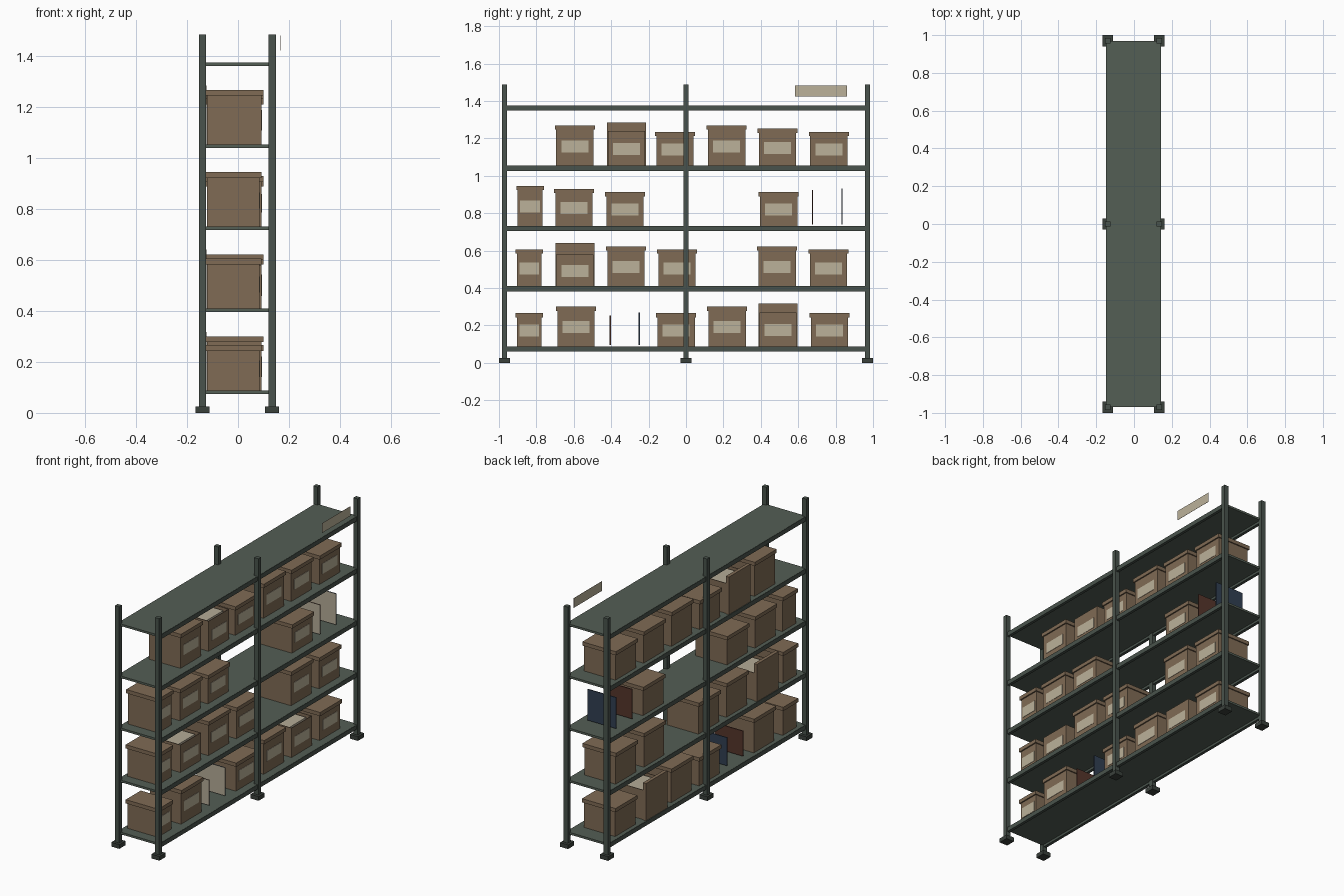
import bpy, bmesh

if "Cube" in bpy.data.objects:
    bpy.data.objects.remove(bpy.data.objects["Cube"])

def mat(name, rgb):
    m = bpy.data.materials.new(name)
    m.diffuse_color = (*rgb, 1)
    m.use_nodes = True
    m.node_tree.nodes["Principled BSDF"].inputs["Base Color"].default_value = m.diffuse_color
    return m

FRAME = mat("frame green", (0.066, 0.086, 0.072))
DECK = mat("shelf green", (0.088, 0.112, 0.090))
FOOT = mat("foot dark", (0.042, 0.052, 0.044))
CARD = mat("cardboard", (0.215, 0.147, 0.090))
LABEL = mat("label cream", (0.50, 0.44, 0.32))
PAPER = mat("paper cream", (0.46, 0.41, 0.31))
BLUE = mat("binder blue", (0.030, 0.050, 0.085))
RED = mat("binder brown red", (0.090, 0.035, 0.024))

def box(name, lo, hi, *mats, drop=None):
    """Axis-aligned box from corner to corner; drop='top' leaves it open."""
    bm = bmesh.new()
    bmesh.ops.create_cube(bm, size=1)
    for v in bm.verts:
        v.co = [(a + b) / 2 + c * (b - a) for a, b, c in zip(lo, hi, v.co)]
    bm.normal_update()
    if drop == 'top':
        bmesh.ops.delete(bm, geom=[f for f in bm.faces if f.normal.z > .5], context='FACES')
    if len(mats) > 1:  # second colour on the face towards -y
        for f in bm.faces:
            f.material_index = 1 if f.normal.y < -.5 else 0
    me = bpy.data.meshes.new(name)
    bm.to_mesh(me)
    bm.free()
    for m in mats:
        me.materials.append(m)
    ob = bpy.data.objects.new(name, me)
    bpy.context.collection.objects.link(ob)
    return ob

CX = -0.0025
LEVELS = [0.088, 0.410, 0.732, 1.054, 1.376]

# Uprights and feet
for y in (-0.97, 0, 0.97):
    for s in (-1, 1):
        x = CX + s * 0.137
        box("upright", (x - .0145, y - .0135, .02), (x + .0145, y + .0135, 1.487), FRAME)
        box("foot", (x - .0275, y - .03, 0), (x + .0275, y + .03, .026), FOOT)

# Shelf decks with edge beams along both long sides
for z in LEVELS:
    box("shelf_deck", (CX - .144, -.968, z - .013), (CX + .144, .968, z), DECK)
    for s in (-1, 1):
        x = CX + s * .136
        box("shelf_beam", (x - .009, -.968, z - .028), (x + .009, .968, z - .001), FRAME)

# Header sign at the top, near the far end
box("header_sign", (.1655, .583, 1.423), (.1665, .86, 1.483), LABEL)

BACK, FRONT = -0.122, 0.092

def archive_box(z, y, top, small=False, open_rim=None):
    hw = .0665 if small else .1
    front = .084 if small else FRONT
    rim = open_rim or top - .003
    body = box("archive_box", (BACK, y - hw, z), (front, y + hw, rim), CARD,
               drop='top' if open_rim else None)
    if open_rim:
        # Open box: thin walls, papers inside, lid leaning behind
        mod = body.modifiers.new("walls", 'SOLIDIFY')
        mod.thickness = .005
        box("papers", (BACK + .02, y - hw + .015, z + .006),
            (front - .03, y + hw - .015, rim - .012), PAPER)
        box("loose_lid", (BACK - .022, y - hw - .005, z), (BACK - .001, y + hw + .005, top), CARD)
    else:
        box("box_lid", (BACK - .008, y - hw - .007, top - .023),
            (front + .008, y + hw + .007, top), CARD)
    # Label plate on the aisle side
    lw = .053 if small else .072
    zc = z + .48 * ((rim if open_rim else top) - z)
    box("box_label", (front, y - lw, zc - .032), (front + .002, y + lw, zc + .032), LABEL)

# Boxes per shelf: (y centre, top height, optional rim height of an open box)
ROWS = [
    [(-.838, .266), (-.588, .301), (-.053, .266), (.22, .301), (.492, .318, .27), (.767, .266)],
    [(-.838, .606), (-.594, .641, .58), (-.321, .623), (-.048, .606), (.487, .623), (.762, .606)],
    [(-.834, .946), (-.599, .93), (-.326, .912), (.495, .912)],
    [(-.594, 1.269), (-.318, 1.286, 1.24), (-.059, 1.235), (.217, 1.269), (.489, 1.252), (.764, 1.235)],
]
for z, row in zip(LEVELS, ROWS):
    for y, top, *rim in row:
        archive_box(z, y, top, small=y < -.7, open_rim=rim[0] if rim else None)

# Upright binders: coloured cover on one side, paper on the other
for y, z, top, m in ((-.405, .088, .252, RED), (-.25, .088, .27, BLUE),
                     (.677, .732, .923, RED), (.834, .732, .932, BLUE)):
    box("binder", (-.107, y - .003, z + .008), (.088, y + .003, top), m, PAPER)
